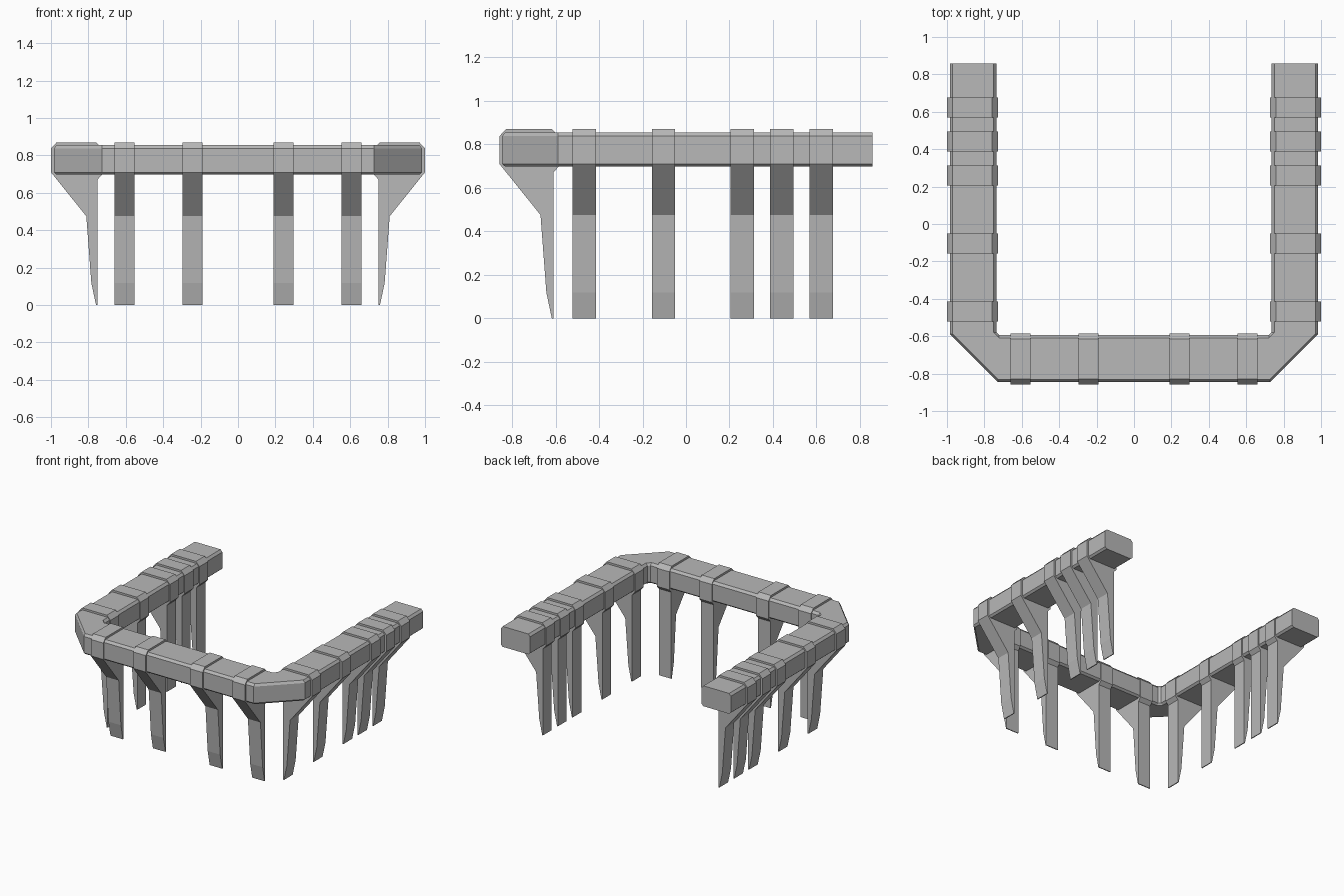
import bpy
import bmesh
from math import pi
from mathutils import Matrix, Vector

cube = bpy.data.objects.get("Cube")
if cube:
    bpy.data.objects.remove(cube, do_unlink=True)

# Single flat material
grey = bpy.data.materials.new("concrete_grey")
grey.use_nodes = True
colour = (0.48, 0.48, 0.48, 1)
grey.diffuse_color = colour
grey.node_tree.nodes["Principled BSDF"].inputs["Base Color"].default_value = colour


def loft(name, sections):
    """Skin matching closed sections into a capped solid."""
    bm = bmesh.new()
    rings = [[bm.verts.new(p) for p in s] for s in sections]
    for a, b in zip(rings, rings[1:]):
        for i in range(len(a)):
            j = (i + 1) % len(a)
            bm.faces.new((a[i], a[j], b[j], b[i]))
    bm.faces.new(rings[0])
    bm.faces.new(rings[-1])
    bmesh.ops.recalc_face_normals(bm, faces=bm.faces)
    mesh = bpy.data.meshes.new(name)
    bm.to_mesh(mesh)
    bm.free()
    mesh.materials.append(grey)
    obj = bpy.data.objects.new(name, mesh)
    bpy.context.collection.objects.link(obj)
    return obj


# Chamfered rail section, spanning from the outer to the inner edge
def rail_section(outer, inner):
    o, i = Vector(outer), Vector(inner)
    step = (i - o).normalized() * 0.015
    shape = [(o, 0.71), (o, 0.837), (o + step, 0.855), (i - step, 0.855),
             (i, 0.837), (i, 0.71), (i - step, 0.697), (o + step, 0.697)]
    return [(p.x, p.y, z) for p, z in shape]


# U-shaped rail with cut corners
half = [((0.985, 0.858), (0.735, 0.858)),
        ((0.985, -0.588), (0.735, -0.58)),
        ((0.727, -0.846), (0.721, -0.594))]
mirrored = [((-o[0], o[1]), (-i[0], i[1])) for o, i in reversed(half)]
loft("rail", [rail_section(o, i) for o, i in half + mirrored])

# Collar and tapering leg in one profile; distance is measured inward
LEG = [(0, 0.71), (0, 0.837), (0.03, 0.87), (0.242, 0.87), (0.272, 0.837),
       (0.272, 0.697), (0.248, 0.67), (0.248, 0), (0.241, 0),
       (0.216, 0.118), (0.189, 0.475)]


def support(name, reach, along, angle):
    """Place a collar with its leg, facing outward at the given angle."""
    turn = Matrix.Rotation(angle, 3, "Z")
    ends = [[turn @ Vector((reach - d, along + side * 0.0535, z)) for d, z in LEG]
            for side in (-1, 1)]
    return loft(name, ends)


# Side supports, mirrored left and right
for n, y in enumerate((-0.468, -0.103, 0.259, 0.44, 0.622), 1):
    support(f"left_support_{n}", 1.0, y, 0)
    support(f"right_support_{n}", 1.0, -y, pi)

# Front supports
for n, x in enumerate((-0.607, -0.243, 0.243, 0.607), 1):
    support(f"front_support_{n}", 0.858, x, -pi / 2)
